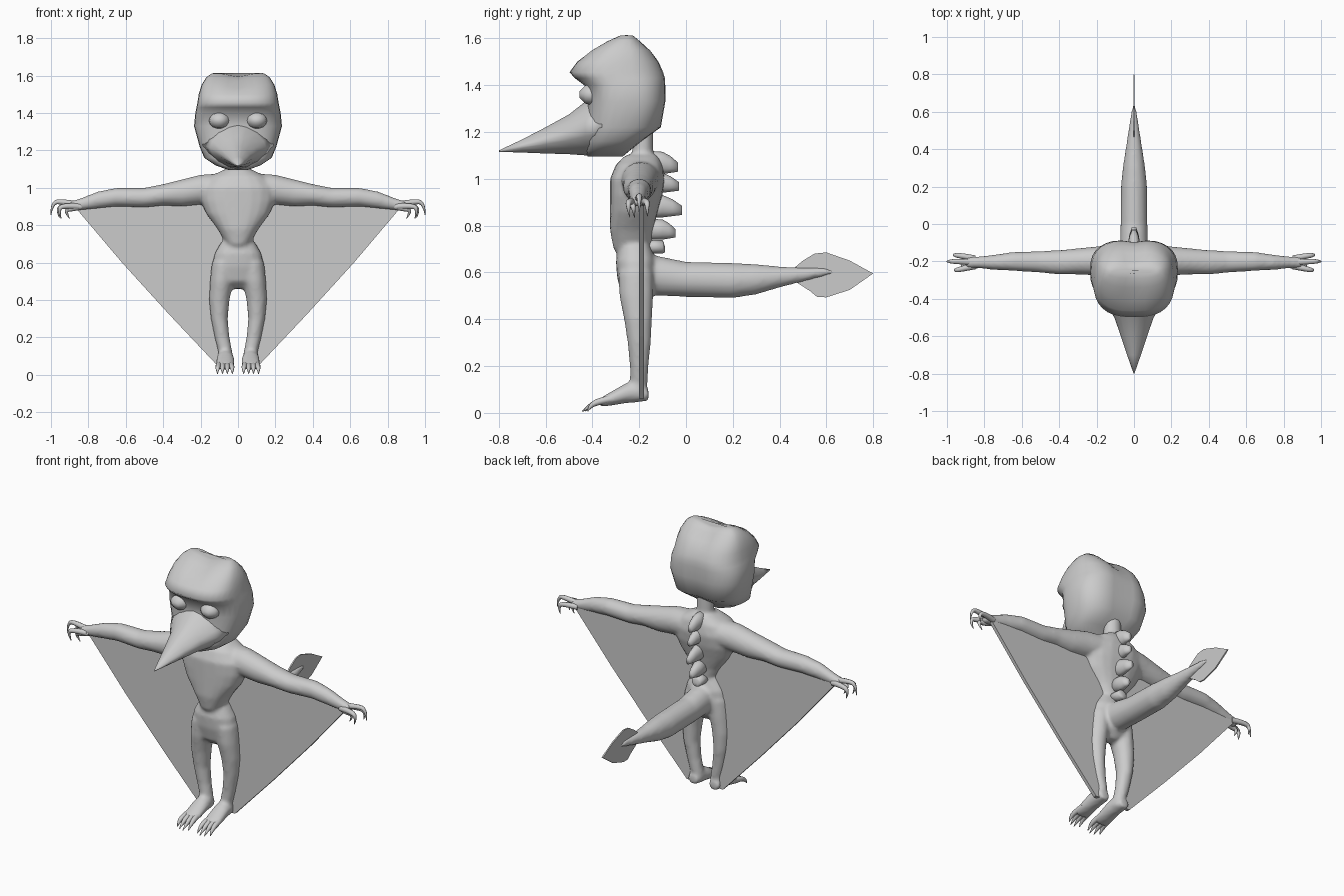
import bpy, bmesh, math


def finish(bm, name, smooth=True):
    bmesh.ops.recalc_face_normals(bm, faces=bm.faces)
    me = bpy.data.meshes.new(name)
    bm.to_mesh(me)
    bm.free()
    me.polygons.foreach_set("use_smooth", [smooth] * len(me.polygons))
    ob = bpy.data.objects.new(name, me)
    bpy.context.collection.objects.link(ob)
    return ob


def loft(bm, axis, sections, n=20, e=2.0, mirror=False):
    """Skin sections (station, lo1, hi1, lo2, hi2) spaced along an axis."""
    others = [i for i in range(3) if i != axis]
    for sx in ((1, -1) if mirror else (1,)):
        rings = []
        for s, l1, h1, l2, h2 in sections:
            ring = []
            for k in range(n):
                t = 2 * math.pi * k / n
                p = [0, 0, 0]
                p[axis] = s
                for i, f, lo, hi in ((others[0], math.cos(t), l1, h1), (others[1], math.sin(t), l2, h2)):
                    p[i] = (lo + hi) / 2 + (hi - lo) / 2 * math.copysign(abs(f) ** (2 / e), f)
                p[0] *= sx
                ring.append(bm.verts.new(p))
            rings.append(ring)
        for a, b in zip(rings, rings[1:]):
            for k in range(n):
                j = (k + 1) % n
                bm.faces.new((a[k], a[j], b[j], b[k]))
        bm.faces.new(rings[0])
        bm.faces.new(rings[-1][::-1])


def mirror_x(ob):
    m = ob.modifiers.new("mirror", 'MIRROR')
    m.use_axis[0] = True


def claws(name, paths, depth):
    cu = bpy.data.curves.new(name, 'CURVE')
    cu.dimensions = '3D'
    cu.bevel_depth = depth
    cu.bevel_resolution = 2
    cu.resolution_u = 5
    cu.use_fill_caps = True
    for pts in paths:
        sp = cu.splines.new('NURBS')
        sp.points.add(len(pts) - 1)
        for i, (p, q) in enumerate(zip(sp.points, pts)):
            p.co = (*q, 1)
            p.radius = 1 - 0.9 * (i / (len(pts) - 1)) ** 2
        sp.use_endpoint_u = True
        sp.order_u = 3
    ob = bpy.data.objects.new(name, cu)
    bpy.context.collection.objects.link(ob)
    mirror_x(ob)


# body: torso, neck, hips, legs, feet, arms and tail fused together
bm = bmesh.new()
loft(bm, 2, [(z, -w, w, f, b) for z, w, f, b in (
    (.66, .05, -.28, -.15), (.70, .065, -.31, -.15), (.78, .11, -.325, -.14), (.86, .17, -.325, -.12),
    (.93, .20, -.325, -.10), (1.0, .20, -.325, -.09), (1.06, .15, -.30, -.10), (1.10, .07, -.26, -.12))], e=2.3)
loft(bm, 2, [(1.05, -.07, .07, -.25, -.13), (1.12, -.05, .05, -.23, -.14), (1.25, -.05, .05, -.23, -.14)])
loft(bm, 2, [(.46, -.03, .03, -.23, -.17), (.50, -.12, .12, -.275, -.14), (.58, -.14, .14, -.295, -.13),
             (.65, -.125, .125, -.30, -.13), (.71, -.09, .09, -.285, -.15)], e=2.3)
loft(bm, 2, [(.60, .01, .14, -.29, -.14), (.50, .025, .15, -.285, -.14), (.40, .045, .155, -.265, -.145),
             (.30, .055, .145, -.25, -.15), (.20, .045, .125, -.24, -.16), (.12, .03, .105, -.24, -.165),
             (.06, .025, .11, -.25, -.165)], mirror=True)
loft(bm, 1, [(-.16, .04, .10, .05, .10), (-.20, .025, .11, .045, .14), (-.26, .02, .115, .04, .125),
             (-.32, .018, .12, .03, .09), (-.37, .02, .12, .025, .06)], mirror=True)
loft(bm, 0, [(.05, -.28, -.10, .93, 1.08), (.20, -.275, -.12, .91, 1.07), (.30, -.27, -.13, .90, 1.045),
             (.40, -.27, -.14, .905, 1.02), (.50, -.26, -.145, .895, 1.0), (.65, -.25, -.15, .90, 1.0),
             (.75, -.245, -.165, .89, .98), (.84, -.235, -.175, .88, .945), (.90, -.235, -.175, .88, .925)], mirror=True)
loft(bm, 1, [(-.22, -.07, .07, .51, .69), (-.12, -.075, .075, .50, .67), (0, -.072, .072, .495, .645),
             (.20, -.07, .07, .49, .64), (.30, -.06, .06, .505, .635), (.40, -.045, .045, .535, .625),
             (.50, -.03, .03, .56, .62), (.58, -.018, .018, .58, .62), (.65, -.004, .004, .596, .61)])
body = finish(bm, "body")
m = body.modifiers.new("fuse", 'REMESH')
m.mode = 'VOXEL'
m.voxel_size = .011
m.use_smooth_shade = True
m = body.modifiers.new("soften", 'SMOOTH')
m.factor = .5
m.iterations = 5

# wing membranes from wrist to ankle
bm = bmesh.new()
outline = [(.05, 1.0), (.20, .98), (.5, .95), (.75, .93), (.87, .895), (.62, .60), (.37, .325),
           (.12, .06), (.08, .06), (.10, .3), (.09, .5), (.05, .7)]
bm.faces.new([bm.verts.new((x, -.19, z)) for x, z in outline])
wing = finish(bm, "wing_membrane", False)
mirror_x(wing)
m = wing.modifiers.new("thickness", 'SOLIDIFY')
m.thickness = .02
m.offset = 0

# head with overhanging brow and grooved crown
bm = bmesh.new()
loft(bm, 2, [(z, -w, w, f, b) for z, w, f, b in (
    (1.095, .05, -.42, -.27), (1.12, .12, -.43, -.24), (1.16, .18, -.43, -.19), (1.22, .205, -.43, -.10),
    (1.33, .235, -.42, -.082), (1.40, .228, -.435, -.082), (1.43, .222, -.475, -.083), (1.455, .217, -.498, -.09),
    (1.50, .21, -.465, -.11), (1.55, .195, -.41, -.145), (1.59, .17, -.34, -.19),
    (1.612, .14, -.29, -.22), (1.614, .12, -.265, -.245))], n=32, e=2.7)
for v in bm.verts:
    if v.co.z > 1.2:
        g = math.exp(-(v.co.x / .06) ** 2)
        if v.co.z > 1.5:
            v.co.z -= .018 * g
        if v.co.y > -.2:
            v.co.y -= .015 * g
head = finish(bm, "head")

# beak with a sharp ridge
bm = bmesh.new()
loft(bm, 1, [(-.36, -.19, .19, 1.10, 1.36), (-.43, -.15, .15, 1.10, 1.33), (-.50, -.105, .105, 1.105, 1.275),
             (-.60, -.07, .07, 1.108, 1.22), (-.70, -.037, .037, 1.112, 1.168), (-.80, -.002, .002, 1.115, 1.121)],
     n=16, e=1.6)
finish(bm, "beak")

# sleepy eyelids under the brow
bm = bmesh.new()
loft(bm, 1, [(-.38, .04, .16, 1.31, 1.41), (-.43, .05, .15, 1.32, 1.40), (-.455, .08, .12, 1.345, 1.375)],
     n=14, mirror=True)
finish(bm, "eyelids")

# hooked fingers and toe claws
claws("finger_claws", [
    [(.85, -.205, .91), (.93, -.20, .925), (.995, -.20, .925), (1.0, -.20, .855)],
    [(.85, -.225, .90), (.92, -.24, .905), (.965, -.25, .89), (.945, -.24, .835)],
    [(.85, -.185, .90), (.92, -.17, .905), (.97, -.165, .89), (.955, -.165, .84)],
    [(.84, -.22, .90), (.88, -.23, .89), (.93, -.225, .88), (.90, -.22, .835)]], .017)
claws("toe_claws", [[(.07 + d * .8, -.31, .06), (.07 + d, -.37, .05), (.07 + d * 1.1, -.41, .03),
                     (.07 + d * 1.1, y, .006)]
                    for d, y in ((-.036, -.43), (-.012, -.445), (.012, -.44), (.036, -.42))], .017)

# spine plates down the back
bm = bmesh.new()
for z, tip, h in ((1.07, -.035, .05), (.985, -.03, .045), (.885, -.018, .05), (.785, -.045, .045), (.71, -.09, .03)):
    loft(bm, 1, [(-.17, -.04, .04, z - h, z + h), (-.10, -.032, .032, z - h, z + h * .9),
                 ((tip - .10) / 2, -.025, .025, z - h * .9, z + h * .55), (tip, -.012, .012, z - h * .8, z)], n=12)
finish(bm, "spine_plates")

# flat leaf-shaped tail fin
bm = bmesh.new()
fin = [(.44, .60), (.50, .65), (.55, .68), (.60, .685), (.70, .65), (.80, .595), (.70, .525),
       (.60, .493), (.56, .495), (.53, .52), (.46, .565)]
bm.faces.new([bm.verts.new((0, y, z)) for y, z in fin])
m = finish(bm, "tail_fin", False).modifiers.new("thickness", 'SOLIDIFY')
m.thickness = .008
m.offset = 0
